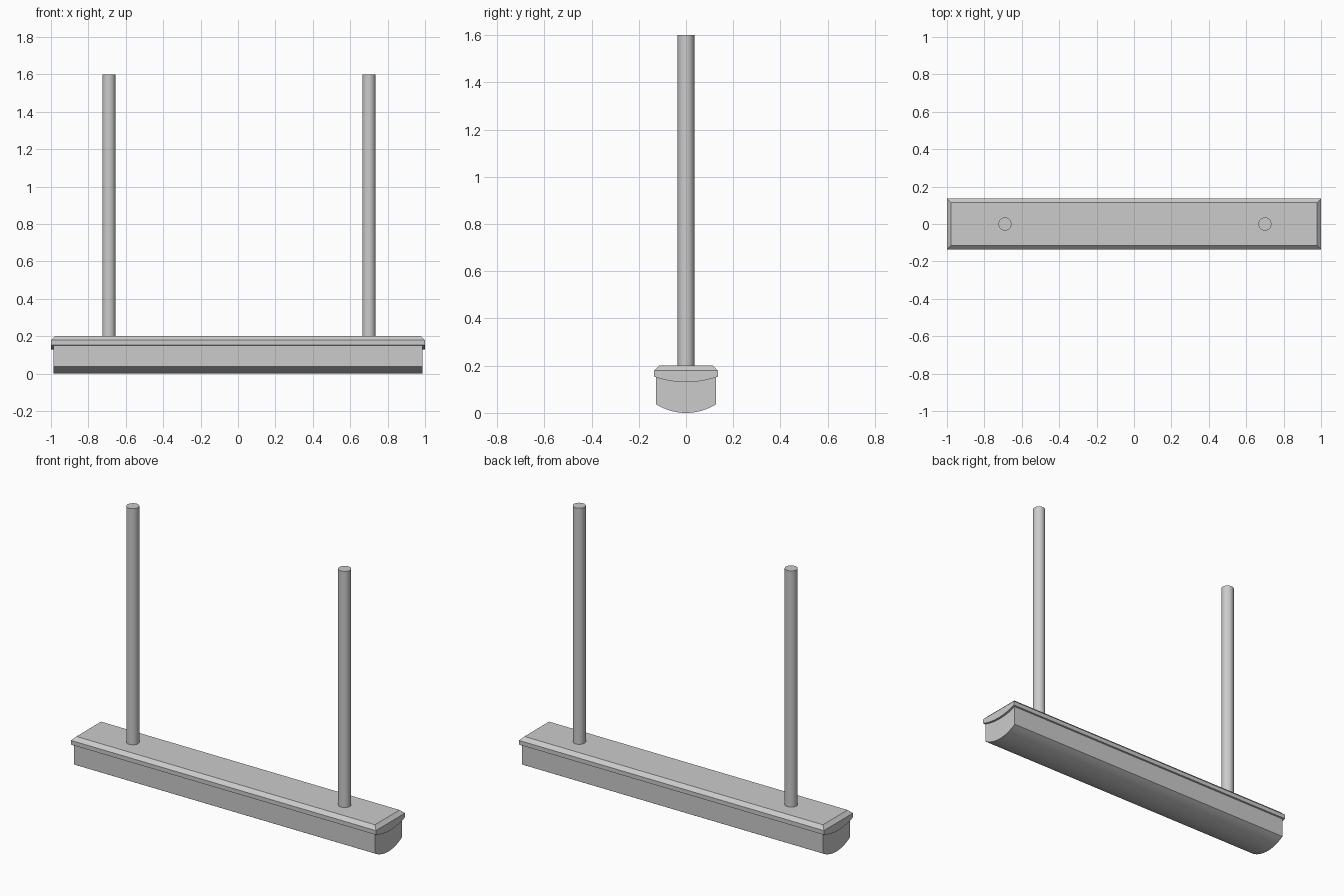
import bpy, bmesh, math

if "Cube" in bpy.data.objects:
    bpy.data.objects.remove(bpy.data.objects["Cube"])


def arc(half_w, z_mid, rise, n=16):
    """Shallow circular arc in y/z, lowest at y = 0, from -half_w to +half_w."""
    r = (half_w ** 2 + rise ** 2) / (2 * rise)
    a = math.asin(half_w / r)
    return [(r * math.sin(t), z_mid + r * (1 - math.cos(t)))
            for t in (a * (2 * i / n - 1) for i in range(n + 1))]


def prism(name, profile, half_len, chamfer=0, top=None):
    """Extrude a y/z profile along x; optionally chamfer the rim at z = top."""
    bm = bmesh.new()
    face = bm.faces.new([bm.verts.new((-half_len, y, z)) for y, z in profile])
    out = bmesh.ops.extrude_face_region(bm, geom=[face], use_keep_orig=True)
    moved = [v for v in out["geom"] if isinstance(v, bmesh.types.BMVert)]
    bmesh.ops.translate(bm, verts=moved, vec=(2 * half_len, 0, 0))
    bmesh.ops.recalc_face_normals(bm, faces=bm.faces)
    if chamfer:
        rim = [e for e in bm.edges if all(abs(v.co.z - top) < 1e-5 for v in e.verts)]
        bmesh.ops.bevel(bm, geom=rim, offset=chamfer, segments=1,
                        affect='EDGES', profile=0.5)
    mesh = bpy.data.meshes.new(name)
    bm.to_mesh(mesh)
    bm.free()
    obj = bpy.data.objects.new(name, mesh)
    bpy.context.collection.objects.link(obj)
    return obj


def smooth(obj):
    bpy.ops.object.select_all(action='DESELECT')
    obj.select_set(True)
    bpy.context.view_layer.objects.active = obj
    bpy.ops.object.shade_smooth_by_angle(angle=math.radians(25))


# Lamp diffuser with a curved underside
smooth(prism("diffuser", arc(0.128, 0.0, 0.037) + [(0.128, 0.16), (-0.128, 0.16)], 0.987))

# Chamfered cover whose lower rim follows the same curve
smooth(prism("cover", arc(0.136, 0.13, 0.024) + [(0.136, 0.2), (-0.136, 0.2)],
             1.0, chamfer=0.021, top=0.2))

# Two suspension rods
for side, x in (("left", -0.69), ("right", 0.70)):
    bpy.ops.mesh.primitive_cylinder_add(vertices=32, radius=0.035, depth=1.41,
                                        location=(x, 0, 0.895))
    rod = bpy.context.object
    rod.name = side + "_rod"
    smooth(rod)
